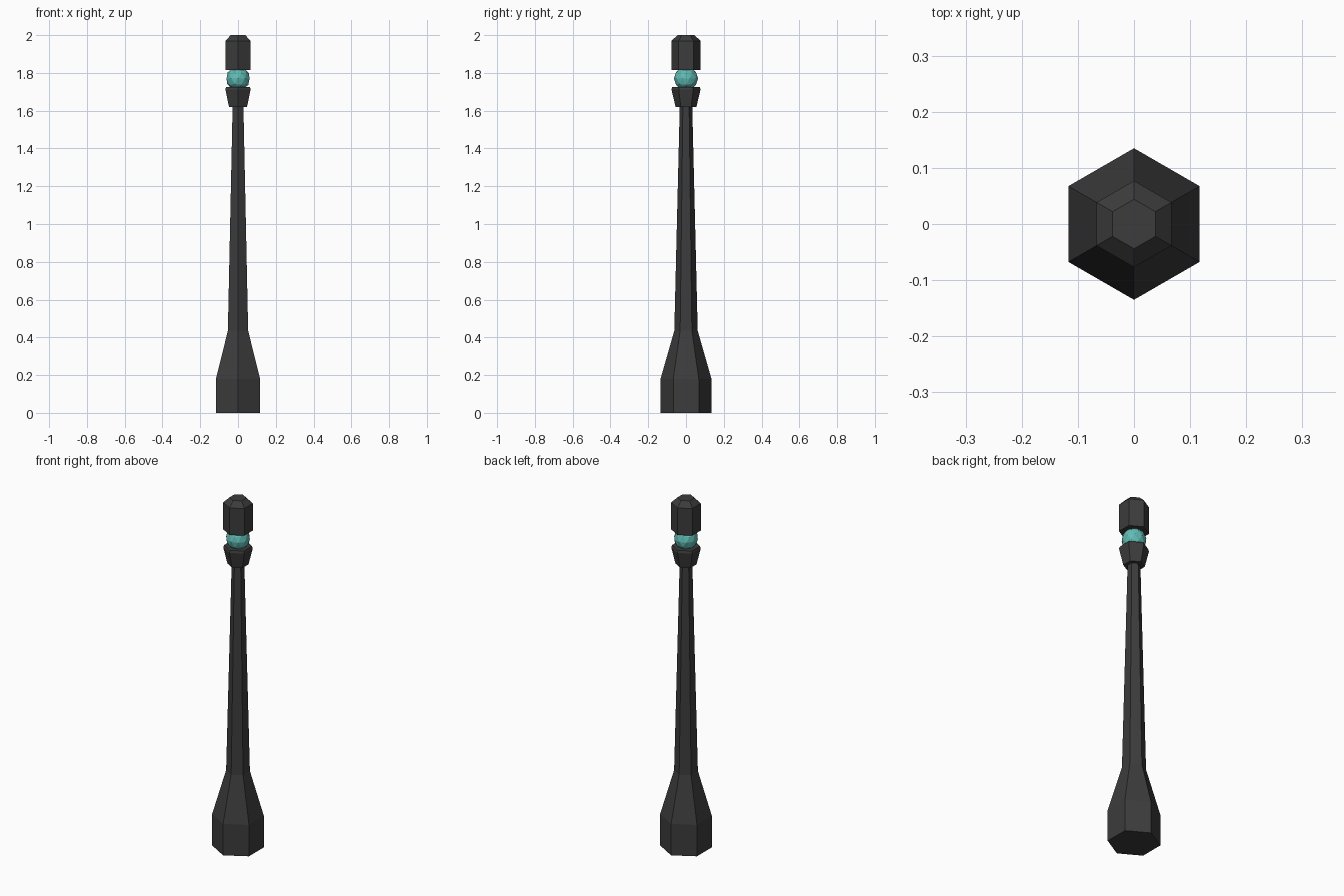
import bpy, bmesh
from math import sin, cos, pi

if "Cube" in bpy.data.objects:
    bpy.data.objects.remove(bpy.data.objects["Cube"])


def material(name, color):
    m = bpy.data.materials.new(name)
    m.diffuse_color = (*color, 1)
    m.use_nodes = True
    m.node_tree.nodes["Principled BSDF"].inputs["Base Color"].default_value = m.diffuse_color
    return m


dark = material("dark_metal", (0.045, 0.045, 0.045))
teal = material("teal_glow", (0.12, 0.50, 0.46))


def hex_part(name, profile):
    """Closed six-sided solid through (radius, z) rings, corners on +y and -y."""
    bm = bmesh.new()
    rings = [[bm.verts.new((r * sin(i * pi / 3), -r * cos(i * pi / 3), z))
              for i in range(6)] for r, z in profile]
    for a, b in zip(rings, rings[1:]):
        for i in range(6):
            j = (i + 1) % 6
            bm.faces.new((a[i], a[j], b[j], b[i]))
    bm.faces.new(rings[0][::-1])
    bm.faces.new(rings[-1])
    bmesh.ops.recalc_face_normals(bm, faces=bm.faces)
    me = bpy.data.meshes.new(name)
    bm.to_mesh(me)
    bm.free()
    me.materials.append(dark)
    ob = bpy.data.objects.new(name, me)
    bpy.context.collection.objects.link(ob)
    return ob


# Heavy foot flaring into the slim tapered shaft
hex_part("shaft", [(0.135, 0), (0.135, 0.18), (0.062, 0.435), (0.033, 1.625)])

# Collar holding the light, with a slightly chamfered rim
hex_part("collar", [(0.055, 1.62), (0.077, 1.712), (0.073, 1.725)])

# Chamfered cap
hex_part("cap", [(0.077, 1.815), (0.077, 1.97), (0.044, 2.0)])

# Faceted light ball between collar and cap
bpy.ops.mesh.primitive_ico_sphere_add(subdivisions=2, radius=0.064,
                                      location=(0, 0, 1.77))
ball = bpy.context.object
ball.name = "light_ball"
ball.data.materials.append(teal)
